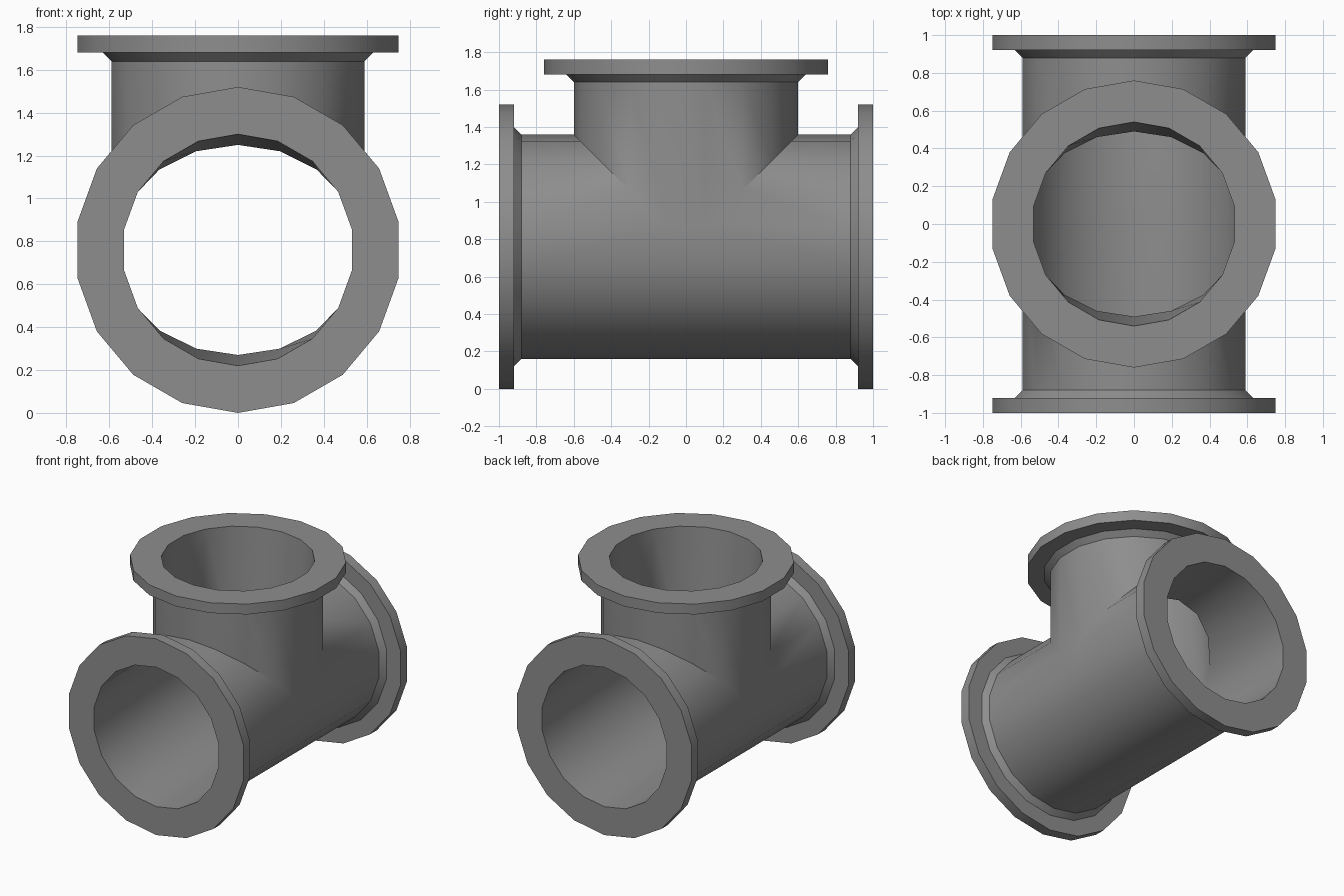
import bpy, bmesh, math

if "Cube" in bpy.data.objects:
    bpy.data.objects.remove(bpy.data.objects["Cube"])

SIDES = 18
AXIS_Z = 0.76          # height of the main pipe axis
# flange profile: (radius, distance from the tee centre), outside to bore
LIP = [(0.6, 0.88), (0.64, 0.92), (0.76, 0.92), (0.76, 1.0), (0.54, 1.0)]

# the three arms: placement of (side, cross, depth) and depth of the mitre cut
ARMS = [
    (lambda s, c, d: (s, -d, AXIS_Z + c), lambda c: max(0, c)),
    (lambda s, c, d: (s, d, AXIS_Z + c), lambda c: max(0, c)),
    (lambda s, c, d: (s, c, AXIS_Z + d), abs),
]


def ring(bm, place, rx, rc, depth):
    verts = []
    for k in range(SIDES):
        a = math.tau * k / SIDES
        s, c = rx * math.sin(a), rc * math.cos(a)
        verts.append(bm.verts.new(place(s, c, depth(c))))
    return verts


bm = bmesh.new()
for place, mitre in ARMS:
    # outer mitre, flange, then the slightly oval bore
    rings = [ring(bm, place, 0.6, 0.6, mitre)]
    rings += [ring(bm, place, r, r, lambda c, d=d: d) for r, d in LIP]
    rings.append(ring(bm, place, 0.57, 0.49, mitre))
    for a, b in zip(rings, rings[1:]):
        for k in range(SIDES):
            n = (k + 1) % SIDES
            bm.faces.new((a[k], a[n], b[n], b[k]))

# weld the arms and close the small triangles where they meet
bmesh.ops.remove_doubles(bm, verts=bm.verts[:], dist=0.0005)
bmesh.ops.holes_fill(bm, edges=[e for e in bm.edges if e.is_boundary], sides=4)
bmesh.ops.recalc_face_normals(bm, faces=bm.faces[:])

mesh = bpy.data.meshes.new("flanged_tee_pipe")
bm.to_mesh(mesh)
bm.free()
pipe = bpy.data.objects.new("flanged_tee_pipe", mesh)
bpy.context.collection.objects.link(pipe)

# plain grey metal
grey = bpy.data.materials.new("pipe_grey")
grey.use_nodes = True
colour = (0.27, 0.27, 0.27, 1)
grey.diffuse_color = colour
grey.node_tree.nodes["Principled BSDF"].inputs["Base Color"].default_value = colour
mesh.materials.append(grey)

bpy.context.view_layer.objects.active = pipe
pipe.select_set(True)
bpy.ops.object.shade_smooth_by_angle(angle=math.radians(40))
